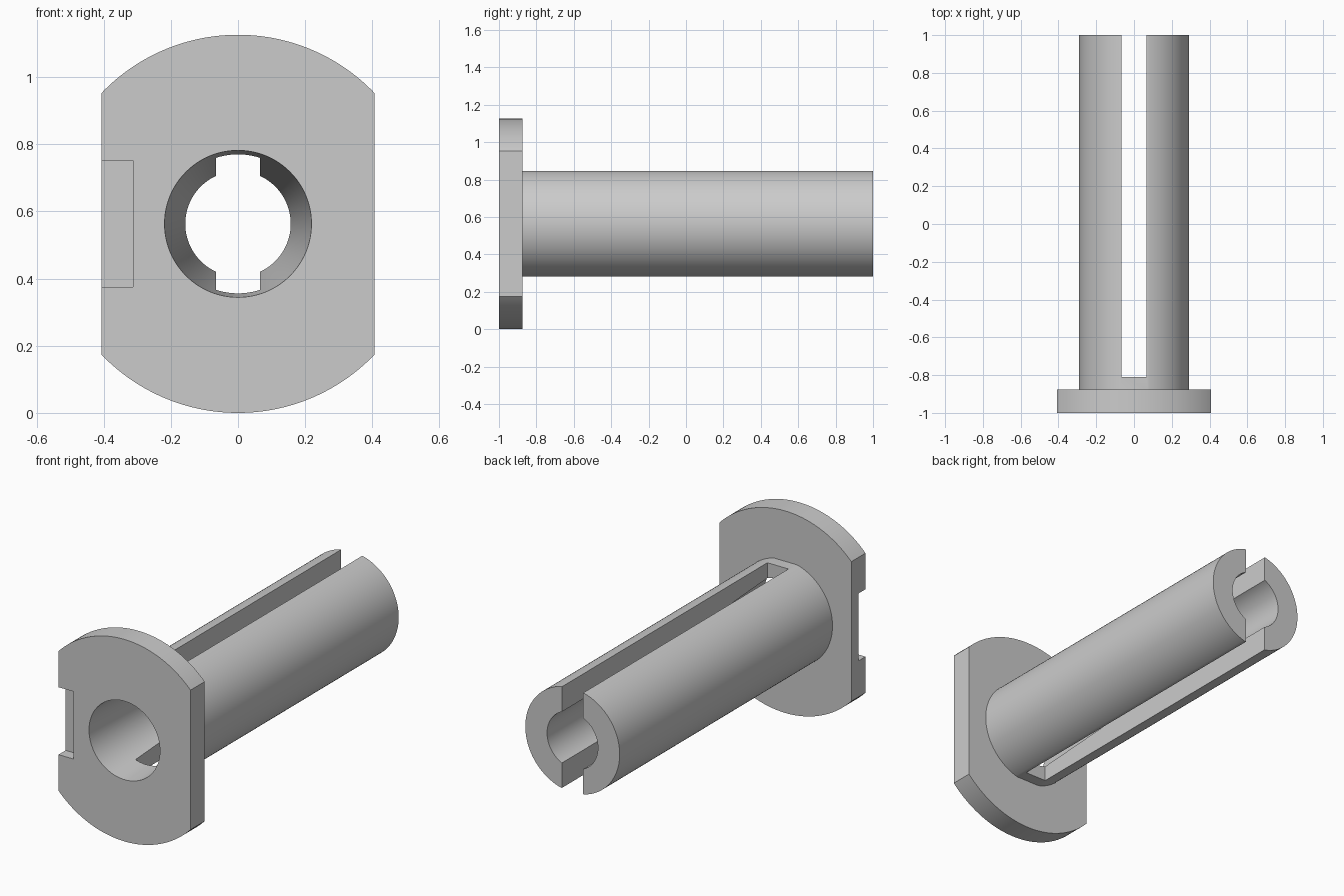
import bpy, bmesh
from math import acos, pi, sin, cos

AXIS_Z = 0.563

default_cube = bpy.data.objects.get("Cube")
if default_cube:
    bpy.data.objects.remove(default_cube, do_unlink=True)

grey = bpy.data.materials.new("plain grey")
grey.use_nodes = True
colour = (0.6, 0.6, 0.6, 1)
grey.diffuse_color = colour
grey.node_tree.nodes["Principled BSDF"].inputs["Base Color"].default_value = colour


def circle(radius, steps=96):
    return [(radius * cos(2 * pi * i / steps), radius * sin(2 * pi * i / steps))
            for i in range(steps)]


def flatted_circle(radius, flat, steps=64):
    """Circle with two flats, at x = flat and x = -flat."""
    a = acos(flat / radius)
    angles = [start + a + (pi - 2 * a) * i / steps
              for start in (0, pi) for i in range(steps + 1)]
    return [(radius * cos(t), radius * sin(t)) for t in angles]


def rectangle(x0, x1, z0, z1):
    return [(x0, z0), (x1, z0), (x1, z1), (x0, z1)]


def loft(name, sections):
    """Closed solid through (y, outline) sections around the tube axis."""
    bm = bmesh.new()
    rings = [[bm.verts.new((x, y, AXIS_Z + z)) for x, z in outline]
             for y, outline in sections]
    for r0, r1 in zip(rings, rings[1:]):
        for i in range(len(r0)):
            j = (i + 1) % len(r0)
            bm.faces.new((r0[i], r0[j], r1[j], r1[i]))
    bm.faces.new(rings[0])
    bm.faces.new(rings[-1])
    bmesh.ops.recalc_face_normals(bm, faces=bm.faces)
    mesh = bpy.data.meshes.new(name)
    bm.to_mesh(mesh)
    bm.free()
    mesh.materials.append(grey)
    obj = bpy.data.objects.new(name, mesh)
    bpy.context.collection.objects.link(obj)
    return obj


def select_only(obj):
    bpy.ops.object.select_all(action='DESELECT')
    obj.select_set(True)
    bpy.context.view_layer.objects.active = obj


def cut(obj, cutter):
    select_only(obj)
    mod = obj.modifiers.new("cut", 'BOOLEAN')
    mod.operation = 'DIFFERENCE'
    mod.solver = 'EXACT'
    mod.object = cutter
    bpy.ops.object.modifier_apply(modifier=mod.name)


# Flange with flat sides, and tube with narrow flats above and below
flange = loft("flange", [(y, flatted_circle(0.563, 0.407)) for y in (-1, -0.875)])
tube_outline = [(z, x) for x, z in flatted_circle(0.291, 0.282)]
tube = loft("split_tube", [(y, tube_outline) for y in (-0.875, 1)])

# Cutters: tapered bore, long slot, shallow locating notch
bore = loft("bore_cutter", [(-1.1, circle(0.225)), (0, circle(0.157)), (1.1, circle(0.157))])
slot = loft("slot_cutter", [(y, rectangle(-0.065, 0.065, -0.5, 0.5)) for y in (-0.81, 1.1)])
notch = loft("notch_cutter", [(y, rectangle(-0.5, -0.313, -0.188, 0.188)) for y in (-1.1, -0.9375)])

cut(flange, bore)
cut(flange, notch)
cut(tube, bore)
cut(tube, slot)
for cutter in (bore, slot, notch):
    bpy.data.objects.remove(cutter, do_unlink=True)

# Smooth round walls, crisp edges
for part in (flange, tube):
    select_only(part)
    bpy.ops.object.shade_smooth_by_angle(angle=pi / 9)
